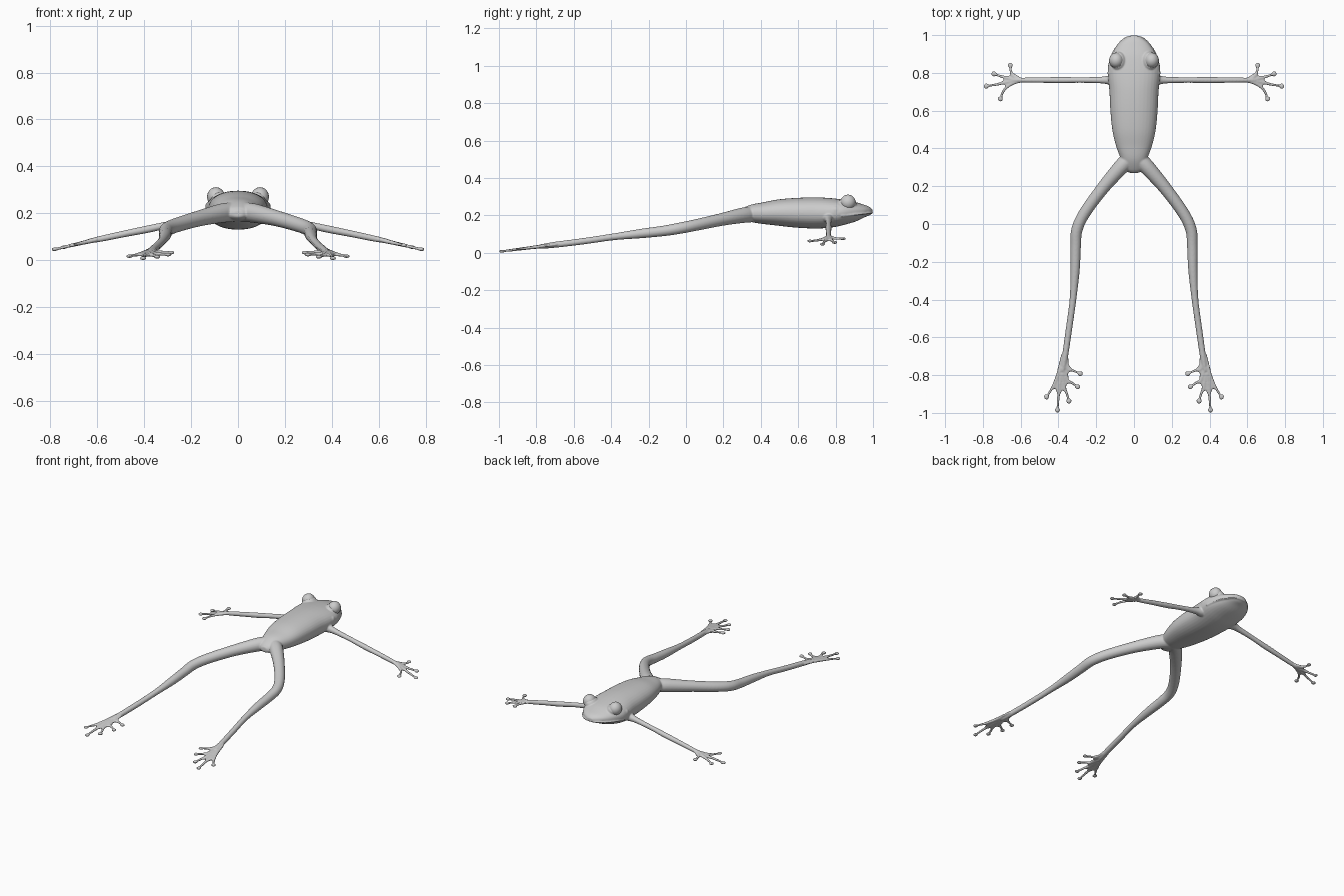
import bpy, bmesh, math
from mathutils import Vector, Matrix

if "Cube" in bpy.data.objects:
    bpy.data.objects.remove(bpy.data.objects["Cube"])


def spline(rows, sub=6):
    """Catmull-Rom through rows of numbers."""
    rows = [Vector(r) for r in rows]
    out = []
    for i in range(len(rows) - 1):
        a, b, c, d = rows[max(i - 1, 0)], rows[i], rows[i + 1], rows[min(i + 2, len(rows) - 1)]
        for k in range(sub):
            t = k / sub
            out.append(0.5 * (2 * b + (c - a) * t + (2 * a - 5 * b + 4 * c - d) * t * t
                              + (3 * b - a - 3 * c + d) * t ** 3))
    return out + [rows[-1]]


def tube(bm, rows, sides=20, power=2.0):
    """Closed loft along rows of (x, y, z, half width, half height)."""
    pts = spline(rows)
    rings = []
    for i, p in enumerate(pts):
        c = Vector(p[:3])
        t = Vector(pts[min(i + 1, len(pts) - 1)][:3]) - Vector(pts[max(i - 1, 0)][:3])
        side = t.cross(Vector((0, 0, 1))).normalized()
        up = side.cross(t).normalized()
        ring = []
        for k in range(sides):
            a = 2 * math.pi * k / sides
            u, v = math.cos(a), math.sin(a)
            u = math.copysign(abs(u) ** (2 / power), u) * max(p[3], .001)
            v = math.copysign(abs(v) ** (2 / power), v) * max(p[4], .001)
            ring.append(bm.verts.new(c + side * u + up * v))
        rings.append(ring)
    for r, q in zip(rings, rings[1:]):
        for k in range(sides):
            n = (k + 1) % sides
            bm.faces.new((r[k], r[n], q[n], q[k]))
    bm.faces.new(rings[0][::-1])
    bm.faces.new(rings[-1])


def ball(bm, c, r):
    m = Matrix.Translation(c) @ Matrix.Diagonal((*r, 1))
    bmesh.ops.create_uvsphere(bm, u_segments=24, v_segments=14, radius=1, matrix=m)


def web(bm, outline, hub, zf, s, h):
    """Thin star-shaped pad fanned around a hub."""
    top, bot = [], []
    for x, y in [hub] + outline:
        top.append(bm.verts.new((s * x, y, zf(x, y) + h)))
        bot.append(bm.verts.new((s * x, y, zf(x, y) - h)))
    n = len(outline)
    for i in range(1, n + 1):
        j = i % n + 1
        bm.faces.new((top[0], top[i], top[j]))
        bm.faces.new((bot[0], bot[j], bot[i]))
        bm.faces.new((top[i], bot[i], bot[j], top[j]))


def digits(bm, paths, zf, s, r):
    """Tapered toes with round pads at the tips."""
    for path in paths:
        tube(bm, [(s * x, y, zf(x, y), r * (1.25 - .2 * i), r * (1.15 - .15 * i))
                  for i, (x, y) in enumerate(path)], 12)
        x, y = path[-1]
        ball(bm, (s * x, y, zf(x, y)), (.0145, .0145, .008))


def finish(name, bm):
    bmesh.ops.recalc_face_normals(bm, faces=bm.faces[:])
    me = bpy.data.meshes.new(name)
    bm.to_mesh(me)
    bm.free()
    for p in me.polygons:
        p.use_smooth = True
    ob = bpy.data.objects.new(name, me)
    bpy.context.collection.objects.link(ob)
    return ob


bm = bmesh.new()

# torso and head
tube(bm, [(0, y, z, w, h) for y, z, w, h in [
    (.27, .2, .02, .014), (.29, .2, .05, .028), (.35, .21, .072, .047), (.42, .212, .097, .059),
    (.5, .215, .115, .071), (.6, .214, .125, .08), (.7, .213, .13, .083), (.78, .214, .138, .078),
    (.84, .217, .137, .068), (.9, .22, .115, .054), (.95, .223, .083, .035),
    (.98, .222, .05, .023), (.997, .22, .018, .01)]], 36, 2.2)

# lip line
lip = [(.134, .83, .196), (.114, .9, .204), (.082, .95, .209), (.046, .983, .212)]
tube(bm, [(*p, .006, .005) for p in lip] + [(0, .994, .213, .006, .005)]
     + [(-x, y, z, .006, .005) for x, y, z in lip[::-1]], 10)

foot_z = lambda x, y: .008 + (y + .985) * .125
hand_z = lambda x, y: .088 - (x - .6) * .23
foot_toes = [
    [(.37, -.72), (.355, -.765), (.325, -.775), (.285, -.792)],
    [(.375, -.77), (.355, -.825), (.33, -.84), (.298, -.862)],
    [(.38, -.79), (.37, -.86), (.355, -.9), (.345, -.937)],
    [(.385, -.79), (.396, -.87), (.401, -.93), (.405, -.985)],
    [(.385, -.76), (.415, -.83), (.437, -.875), (.463, -.915)]]
foot_web = [(.35, -.69), (.345, -.745), (.325, -.772), (.35, -.79), (.345, -.825), (.335, -.84),
            (.358, -.85), (.358, -.895), (.38, -.88), (.4, -.92), (.415, -.87),
            (.437, -.88), (.41, -.79), (.385, -.69)]
hand_toes = [
    [(.61, .762), (.64, .785), (.652, .81), (.655, .84)],
    [(.63, .762), (.67, .773), (.705, .782), (.742, .795)],
    [(.63, .758), (.68, .75), (.73, .738), (.782, .73)],
    [(.62, .755), (.66, .735), (.69, .705), (.708, .662)]]
hand_web = [(.595, .772), (.64, .8), (.66, .785), (.685, .785), (.69, .762), (.715, .742),
            (.685, .738), (.675, .715), (.64, .738), (.595, .75)]

for s in (1, -1):
    # hind legs
    tube(bm, [(s * x, y, z, r, r) for x, y, z, r in [
        (.02, .35, .205, .042), (.07, .3, .2, .041), (.165, .19, .178, .034), (.26, .06, .15, .031),
        (.302, -.03, .132, .03), (.309, -.12, .117, .028), (.312, -.24, .103, .025),
        (.322, -.39, .085, .018), (.342, -.54, .063, .017), (.365, -.7, .043, .016),
        (.378, -.78, .033, .012)]])
    # front legs
    tube(bm, [(s * x, .762, z, r, r) for x, z, r in [
        (.06, .2, .04), (.12, .186, .028), (.17, .176, .018), (.28, .155, .0145), (.38, .133, .016),
        (.48, .113, .0145), (.58, .092, .013), (.64, .08, .01)]])
    # webbed feet and hands
    web(bm, foot_web, (.382, -.8), foot_z, s, .006)
    digits(bm, foot_toes, foot_z, s, .0085)
    web(bm, hand_web, (.645, .76), hand_z, s, .006)
    digits(bm, hand_toes, hand_z, s, .0085)
    # brow around the eye and ear disc
    ball(bm, (s * .082, .862, .262), (.04, .05, .034))
    ball(bm, (s * .125, .8, .225), (.015, .024, .024))

body = finish("frog_body", bm)
m = body.modifiers.new("blend", 'REMESH')
m.mode = 'VOXEL'
m.voxel_size = .0042
m.use_smooth_shade = True
m = body.modifiers.new("soften", 'SMOOTH')
m.factor = .5
m.iterations = 5

# eyeballs and nostrils
for s, side in ((1, "right"), (-1, "left")):
    bm = bmesh.new()
    ball(bm, (s * .094, .866, .27), (.038, .041, .041))
    finish("eye_" + side, bm)
    bm = bmesh.new()
    ball(bm, (s * .03, .972, .239), (.006, .007, .005))
    finish("nostril_" + side, bm)
